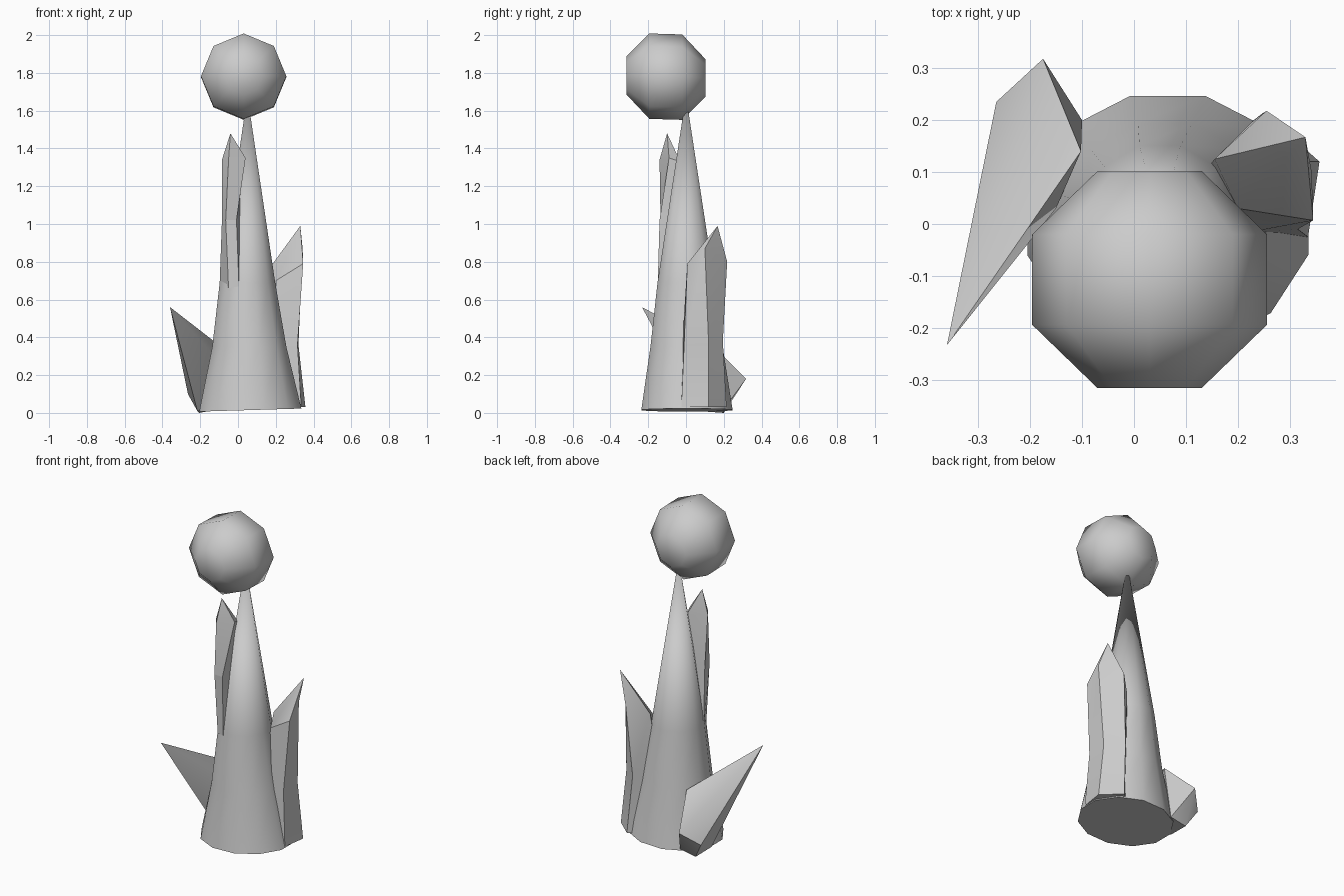
import bpy, bmesh, math
from mathutils import Vector

if "Cube" in bpy.data.objects:
    bpy.data.objects.remove(bpy.data.objects["Cube"])


def finish(name, bm, angle):
    bmesh.ops.recalc_face_normals(bm, faces=bm.faces[:])
    mesh = bpy.data.meshes.new(name)
    bm.to_mesh(mesh)
    bm.free()
    obj = bpy.data.objects.new(name, mesh)
    bpy.context.collection.objects.link(obj)
    bpy.ops.object.select_all(action='DESELECT')
    obj.select_set(True)
    bpy.context.view_layer.objects.active = obj
    bpy.ops.object.shade_smooth_by_angle(angle=math.radians(angle))
    return obj


def loft(name, rings, tip=None, angle=30):
    """Skin a stack of equal-length rings, closed below and by a tip or cap above."""
    bm = bmesh.new()
    rows = [[bm.verts.new(p) for p in ring] for ring in rings]
    n = len(rows[0])
    for lo, hi in zip(rows, rows[1:]):
        for i in range(n):
            j = (i + 1) % n
            bm.faces.new((lo[i], lo[j], hi[j], hi[i]))
    bm.faces.new(rows[0])
    if tip:
        t = bm.verts.new(tip)
        for i in range(n):
            bm.faces.new((rows[-1][i], rows[-1][(i + 1) % n], t))
    else:
        bm.faces.new(rows[-1])
    return finish(name, bm, angle)


def hull(name, points, angle=30):
    bm = bmesh.new()
    verts = [bm.verts.new(p) for p in points]
    res = bmesh.ops.convex_hull(bm, input=verts)
    loose = [v for v in bm.verts if not v.link_faces]
    bmesh.ops.delete(bm, geom=loose, context='VERTS')
    return finish(name, bm, angle)


def ellipse(cx, cy, z, rx, ry, n=12, tilt=0.0):
    out = []
    for i in range(n):
        a = 2 * math.pi * (i + 0.5) / n
        x = cx + rx * math.cos(a)
        out.append((x, cy + ry * math.sin(a), z + tilt * (x - cx)))
    return out


# Main spire, flared towards the base
loft("main_spire", [
    ellipse(0.065, 0.005, 0.015, 0.28, 0.25, tilt=0.03),
    ellipse(0.06, 0.003, 0.35, 0.203, 0.198),
    ellipse(0.05, 0.0, 0.69, 0.152, 0.156),
], (0.05, 0.0, 1.68), 40)

# Tall front crystal growing out of the spire
loft("front_crystal", [
    [(-0.098, -0.03, 0.66), (-0.05, -0.125, 0.66), (0.005, -0.15, 0.67), (0.04, 0, 0.66)],
    [(-0.085, -0.06, 1.02), (-0.065, -0.135, 1.02), (-0.008, -0.14, 1.02), (0.03, -0.03, 1.02)],
    [(-0.085, -0.09, 1.34), (-0.05, -0.14, 1.34), (0.04, -0.09, 1.35), (0.02, -0.03, 1.33)],
], (-0.04, -0.1, 1.48))

# Right crystal with an outward-leaning top
loft("right_crystal", [
    [(0.2, -0.03, 0.03), (0.335, -0.025, 0.03), (0.357, 0.12, 0.03), (0.25, 0.215, 0.03), (0.1, 0.1, 0.03)],
    [(0.2, -0.02, 0.36), (0.315, -0.01, 0.36), (0.32, 0.12, 0.36), (0.225, 0.195, 0.38), (0.12, 0.08, 0.36)],
    [(0.2, 0.03, 0.70), (0.345, 0.007, 0.79), (0.342, 0.1, 0.87), (0.255, 0.218, 0.80), (0.155, 0.125, 0.75)],
], (0.33, 0.167, 0.99))

# Small slanted crystal at the back left
hull("left_crystal", [
    (-0.36, -0.233, 0.56), (-0.265, 0.235, 0.10), (-0.175, 0.318, 0.18),
    (-0.102, 0.14, 0.36), (-0.15, 0.03, 0.33), (-0.2, 0.05, 0.22),
    (-0.215, 0.06, 0.01), (-0.205, 0.2, 0.0), (-0.1, 0.2, 0.02),
], 40)

# Floating orb: eight-sided rings along y with flat end caps
orb = []
for dy, r in ((-0.209, 0.1), (-0.087, 0.226), (0.087, 0.226), (0.209, 0.1)):
    c = Vector((0.03, -0.107, 1.78))
    orb.append([c + Vector((r * math.cos(a), dy, r * math.sin(a) - 0.03 * dy))
                for a in (i * math.pi / 4 for i in range(8))])
loft("orb", orb, None, 60)
